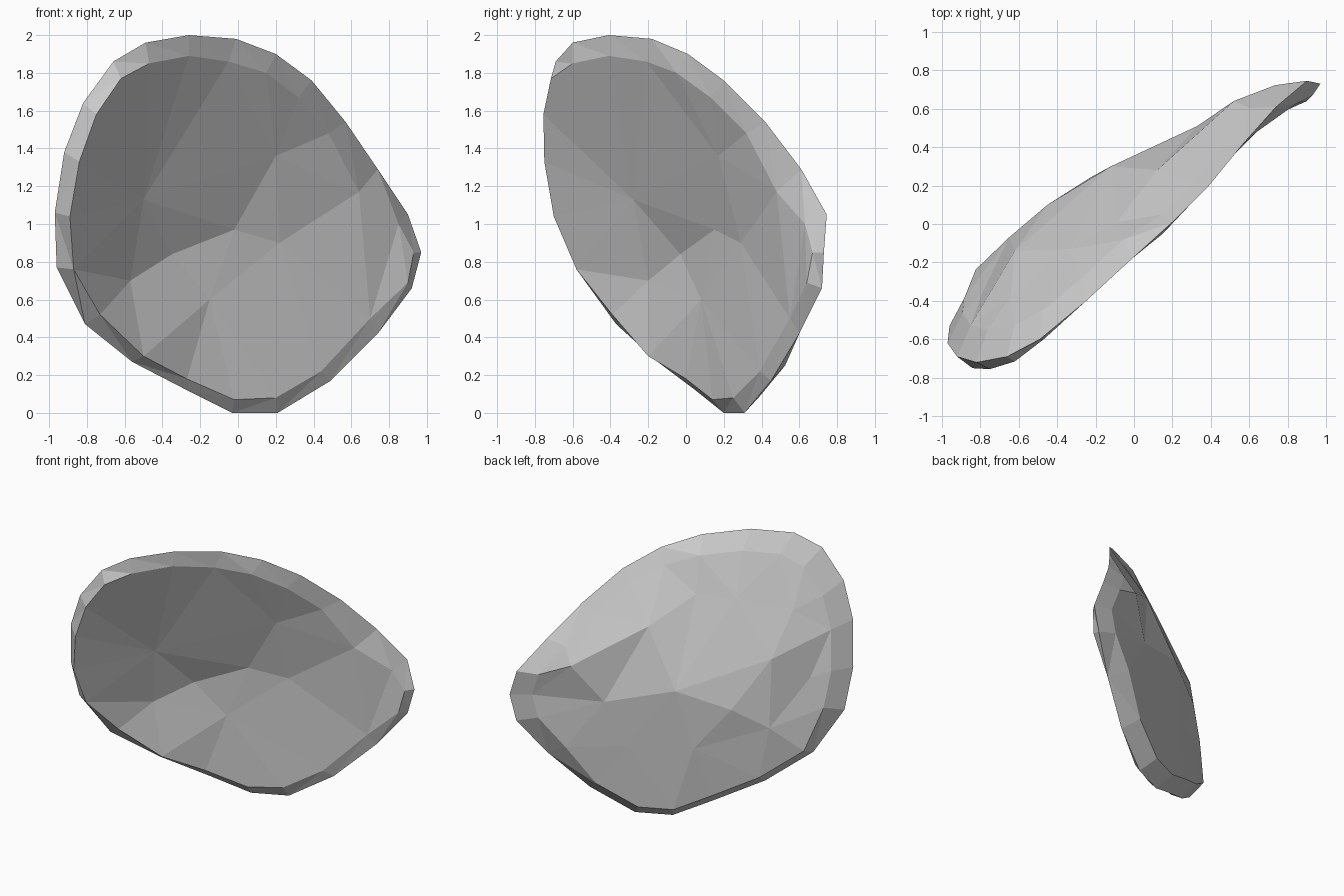
import bpy, bmesh
from mathutils import Vector
from mathutils.geometry import delaunay_2d_cdt

if "Cube" in bpy.data.objects:
    bpy.data.objects.remove(bpy.data.objects["Cube"])

# Outer rim of the shell, clockwise from the top
RIM = [(-.26, -.41, 2), (-.01, -.18, 1.98), (.20, .01, 1.90), (.39, .20, 1.76),
       (.57, .42, 1.54), (.74, .61, 1.29), (.90, .745, 1.05), (.97, .73, .85),
       (.92, .72, .66), (.74, .60, .42), (.49, .45, .17), (.21, .31, 0),
       (-.03, .20, 0), (-.27, .05, .12), (-.56, -.15, .27), (-.81, -.37, .47),
       (-.96, -.53, .77), (-.97, -.62, 1.06), (-.92, -.69, 1.38),
       (-.82, -.72, 1.64), (-.66, -.69, 1.86), (-.49, -.60, 1.96)]
# Front lip, one point for each rim point
LIP = [(-.26, -.41, 1.89), (-.05, -.21, 1.86), (.15, -.05, 1.80), (.32, .13, 1.67),
       (.48, .32, 1.48), (.64, .48, 1.17), (.85, .63, 1.0), (.93, .67, .85),
       (.90, .64, .69), (.70, .55, .50), (.44, .39, .22), (.20, .25, .08),
       (-.02, .14, .07), (-.27, 0, .18), (-.50, -.20, .30), (-.73, -.39, .52),
       (-.87, -.58, .76), (-.89, -.70, 1.04), (-.84, -.75, 1.33),
       (-.75, -.755, 1.58), (-.62, -.715, 1.77), (-.47, -.60, 1.85)]
# Low points of the hollow
HOLLOW = [(-.5, -.28, 1.13), (-.15, .08, .60), (-.02, .15, .97),
          (-.35, -.03, .84), (-.57, -.20, .70), (.20, .17, 1.36), (.22, .29, .90)]
# High points of the rounded back
HUMP = [(-.62, -.14, 1.21), (-.23, .24, .57), (.52, .64, 1.15), (-.12, .30, 1.0),
        (-.45, .10, .87), (-.65, -.07, .72), (.12, .28, 1.42), (.19, .44, .56),
        (.33, .51, .88), (-.09, .01, 1.62), (-.33, -.13, 1.6), (-.64, -.37, 1.5),
        (-.79, -.36, 1.03)]

CENTRE = Vector((0, 0, 1))
BACK = Vector((-.54, .82, .18)).normalized()
U = Vector((0, 0, 1)).cross(BACK).normalized()
V = BACK.cross(U)
N = len(RIM)
bm = bmesh.new()


def add(points):
    return [bm.verts.new(p) for p in points]


def band(a, b):
    for i in range(N):
        j = (i + 1) % N
        bm.faces.new((a[i], a[j], b[j], b[i]))


def fill(loop, inner):
    """Triangulate a loop with extra points, seen along the shell's axis."""
    verts = loop + inner
    flat = [Vector((v.co.dot(U), v.co.dot(V))) for v in verts]
    edges = [(i, (i + 1) % N) for i in range(N)]
    _, _, faces, origin, _, _ = delaunay_2d_cdt(flat, edges, [], 1, 1e-5)
    for f in faces:
        bm.faces.new([verts[origin[i][0]] for i in f])


def back_edge(i):
    """Rim point shrunk to the centre and pushed backwards."""
    low = 10 <= i <= 15
    scale = .93 if low else .87
    bulge = .13 if low or i == 9 else .05 if 2 <= i <= 4 else .09
    return CENTRE + (Vector(RIM[i]) - CENTRE) * scale + BACK * bulge


# Rim band and hollow front
rim = add(RIM)
lip = add(LIP)
band(rim, lip)
fill(lip, add(HOLLOW))

# Rounded back
back = add([back_edge(i) for i in range(N)])
band(back, rim)
fill(back, add(HUMP))

bmesh.ops.triangulate(bm, faces=bm.faces[:])
bmesh.ops.recalc_face_normals(bm, faces=bm.faces[:])
mesh = bpy.data.meshes.new("shell_shard")
bm.to_mesh(mesh)
bm.free()

grey = bpy.data.materials.new("stone grey")
grey.diffuse_color = (.6, .6, .6, 1)
grey.use_nodes = True
grey.node_tree.nodes["Principled BSDF"].inputs["Base Color"].default_value = grey.diffuse_color
mesh.materials.append(grey)
bpy.context.collection.objects.link(bpy.data.objects.new("shell_shard", mesh))
